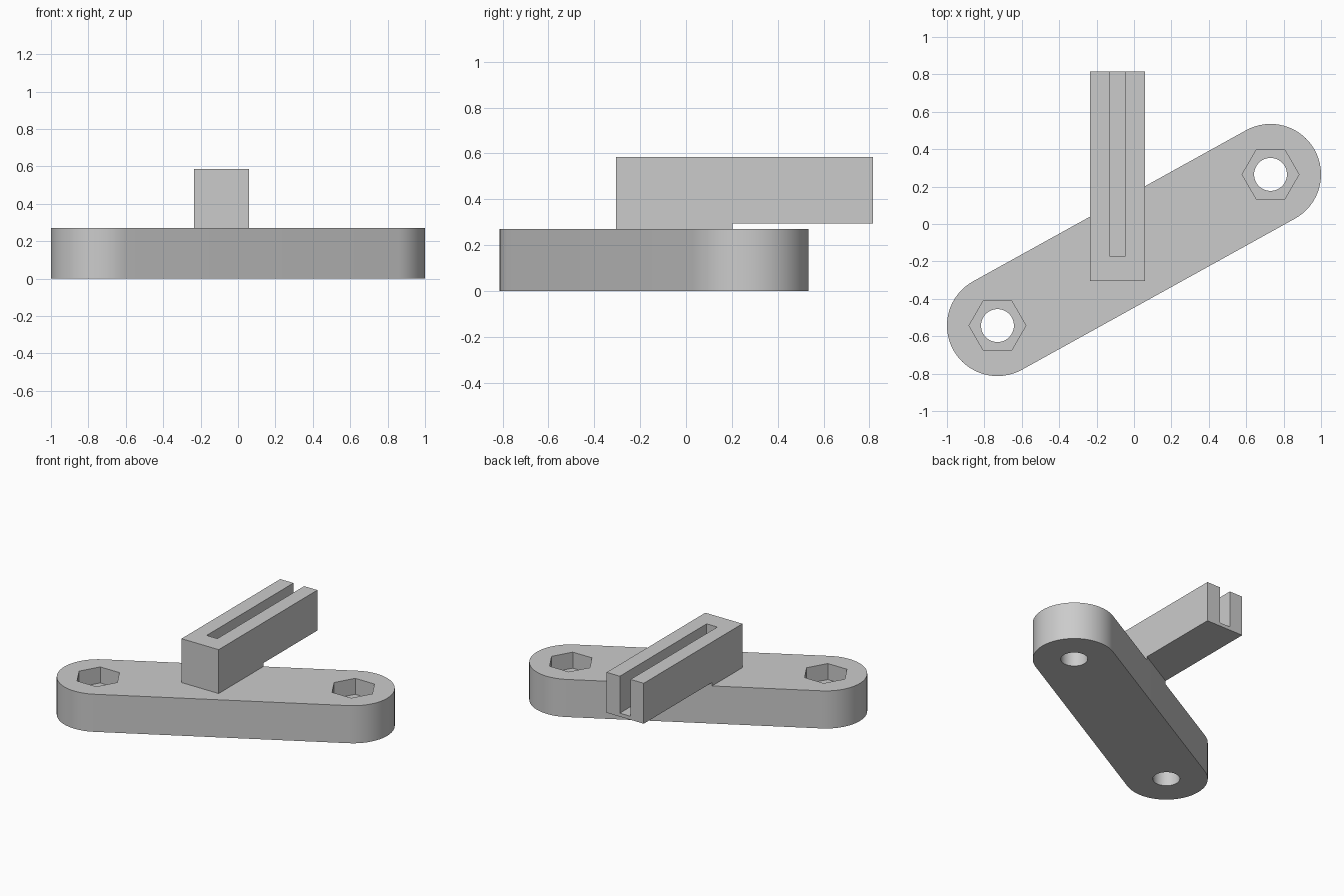
import bpy, bmesh, math
from mathutils import Vector

if "Cube" in bpy.data.objects:
    bpy.data.objects.remove(bpy.data.objects["Cube"], do_unlink=True)

GREY = (0.6, 0.6, 0.6, 1)
grey = bpy.data.materials.new("plain grey")
grey.use_nodes = True
grey.diffuse_color = GREY
grey.node_tree.nodes["Principled BSDF"].inputs["Base Color"].default_value = GREY


def prism(name, outline, z0, z1):
    """Extrude a flat outline between two heights."""
    bm = bmesh.new()
    face = bm.faces.new([bm.verts.new((x, y, z0)) for x, y in outline])
    top = bmesh.ops.extrude_face_region(bm, geom=[face])["geom"]
    verts = [v for v in top if isinstance(v, bmesh.types.BMVert)]
    bmesh.ops.translate(bm, verts=verts, vec=(0, 0, z1 - z0))
    bmesh.ops.recalc_face_normals(bm, faces=bm.faces)
    mesh = bpy.data.meshes.new(name)
    bm.to_mesh(mesh)
    bm.free()
    mesh.materials.append(grey)
    obj = bpy.data.objects.new(name, mesh)
    bpy.context.collection.objects.link(obj)
    return obj


def arc(center, radius, start, sweep, steps):
    angles = [start + sweep * i / steps for i in range(steps + 1)]
    return [(center.x + radius * math.cos(a), center.y + radius * math.sin(a)) for a in angles]


def rect(x0, x1, y0, y1):
    return [(x0, y0), (x1, y0), (x1, y1), (x0, y1)]


def combine(target, other, operation):
    """Apply a boolean and discard the second solid."""
    mod = target.modifiers.new("join", "BOOLEAN")
    mod.operation = operation
    mod.solver = "EXACT"
    mod.object = other
    bpy.ops.object.select_all(action="DESELECT")
    bpy.context.view_layer.objects.active = target
    target.select_set(True)
    bpy.ops.object.modifier_apply(modifier=mod.name)
    bpy.data.objects.remove(other, do_unlink=True)


# Slanted arm with rounded ends
ends = [Vector((-0.73, -0.543)), Vector((0.73, 0.265))]
radius, thick = 0.27, 0.27
along = ends[1] - ends[0]
heading = math.atan2(along.y, along.x)
outline = (arc(ends[1], radius, heading - math.pi / 2, math.pi, 32)
           + arc(ends[0], radius, heading + math.pi / 2, math.pi, 32))
arm = prism("arm", outline, 0, thick)

# Hexagonal nut pocket and through hole at each end
for center in ends:
    hexagon = arc(center, 0.152, 0, math.tau, 6)[:-1]
    combine(arm, prism("nut_cutter", hexagon, 0.155, 0.4), "DIFFERENCE")
    circle = arc(center, 0.088, 0, math.tau, 48)[:-1]
    combine(arm, prism("hole_cutter", circle, -0.1, 0.4), "DIFFERENCE")

# Slotted rail overhanging the back
left, right, front, back = -0.235, 0.06, -0.305, 0.815
rail = prism("slotted_rail", rect(left, right, front, back), 0.295, 0.585)
combine(rail, prism("slot_cutter", rect(-0.13, -0.045, -0.17, 1), 0.32, 0.8), "DIFFERENCE")

# Foot under the rail, ending at the arm's back edge
side = ends[0] + Vector((-along.y, along.x)).normalized() * radius
edge = lambda x: side.y + (x - side.x) * along.y / along.x
foot = prism("rail_foot", [(left, front), (right, front), (right, edge(right)), (left, edge(left))],
             thick, 0.295)

# Smooth round walls, crisp edges
bpy.ops.object.select_all(action="DESELECT")
arm.select_set(True)
bpy.context.view_layer.objects.active = arm
bpy.ops.object.shade_smooth_by_angle(angle=math.radians(30))
